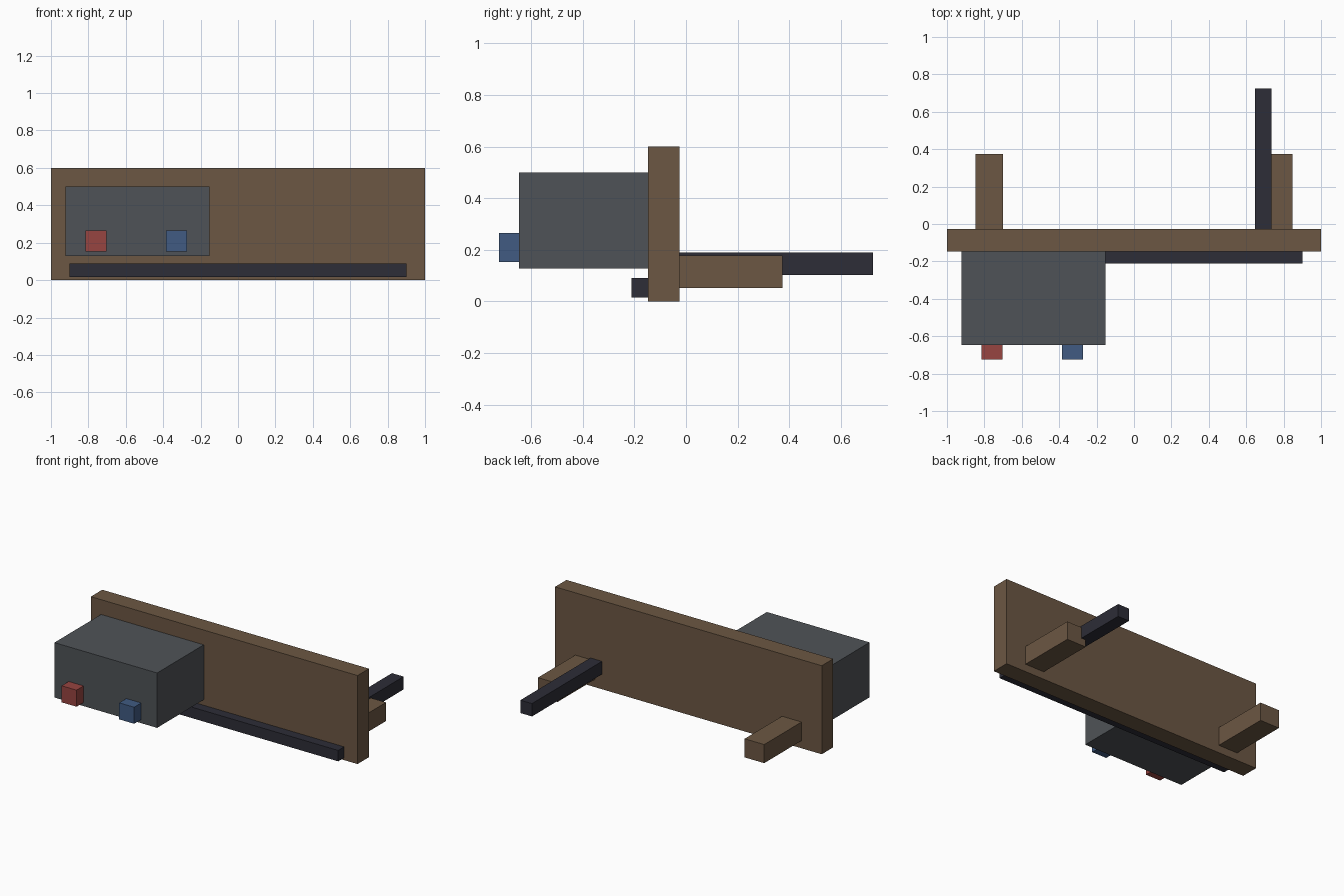
import bpy
import bmesh

if "Cube" in bpy.data.objects:
    bpy.data.objects.remove(bpy.data.objects["Cube"])


def material(name, rgb):
    m = bpy.data.materials.new(name)
    m.diffuse_color = (*rgb, 1.0)
    m.use_nodes = True
    m.node_tree.nodes["Principled BSDF"].inputs["Base Color"].default_value = m.diffuse_color
    return m


BROWN = material("brown wood", (0.15, 0.095, 0.056))
GREY = material("slate grey", (0.078, 0.086, 0.095))
DARK = material("dark metal", (0.026, 0.026, 0.038))
RED = material("red", (0.31, 0.058, 0.052))
BLUE = material("blue", (0.052, 0.105, 0.225))


def box(name, xs, ys, zs, mat):
    """Axis-aligned box given its extent along each axis."""
    bm = bmesh.new()
    bmesh.ops.create_cube(bm, size=1.0)
    for v in bm.verts:
        v.co = [(lo + hi) / 2 + c * (hi - lo)
                for c, (lo, hi) in zip(v.co, (xs, ys, zs))]
    mesh = bpy.data.meshes.new(name)
    bm.to_mesh(mesh)
    bm.free()
    mesh.materials.append(mat)
    ob = bpy.data.objects.new(name, mesh)
    bpy.context.collection.objects.link(ob)
    return ob


FRONT, BACK = -0.148, -0.026   # faces of the main board

# Main board with a dark strip along its lower front
box("board", (-1, 1), (FRONT, BACK), (0, 0.6), BROWN)
box("front_strip", (-0.9, 0.9), (-0.212, FRONT), (0.016, 0.09), DARK)

# Control box and its two coloured blocks
box("control_box", (-0.923, -0.153), (-0.648, FRONT), (0.128, 0.5), GREY)
for name, x, mat in (("red_block", -0.76, RED), ("blue_block", -0.328, BLUE)):
    box(name, (x - 0.056, x + 0.056), (-0.724, -0.648), (0.153, 0.265), mat)

# Two rear brackets and the rear bar
for side, x in (("left", -0.775), ("right", 0.775)):
    box(side + "_bracket", (x - 0.0735, x + 0.0735), (BACK, 0.374), (0.052, 0.178), BROWN)
box("rear_bar", (0.648, 0.735), (BACK, 0.724), (0.102, 0.189), DARK)
